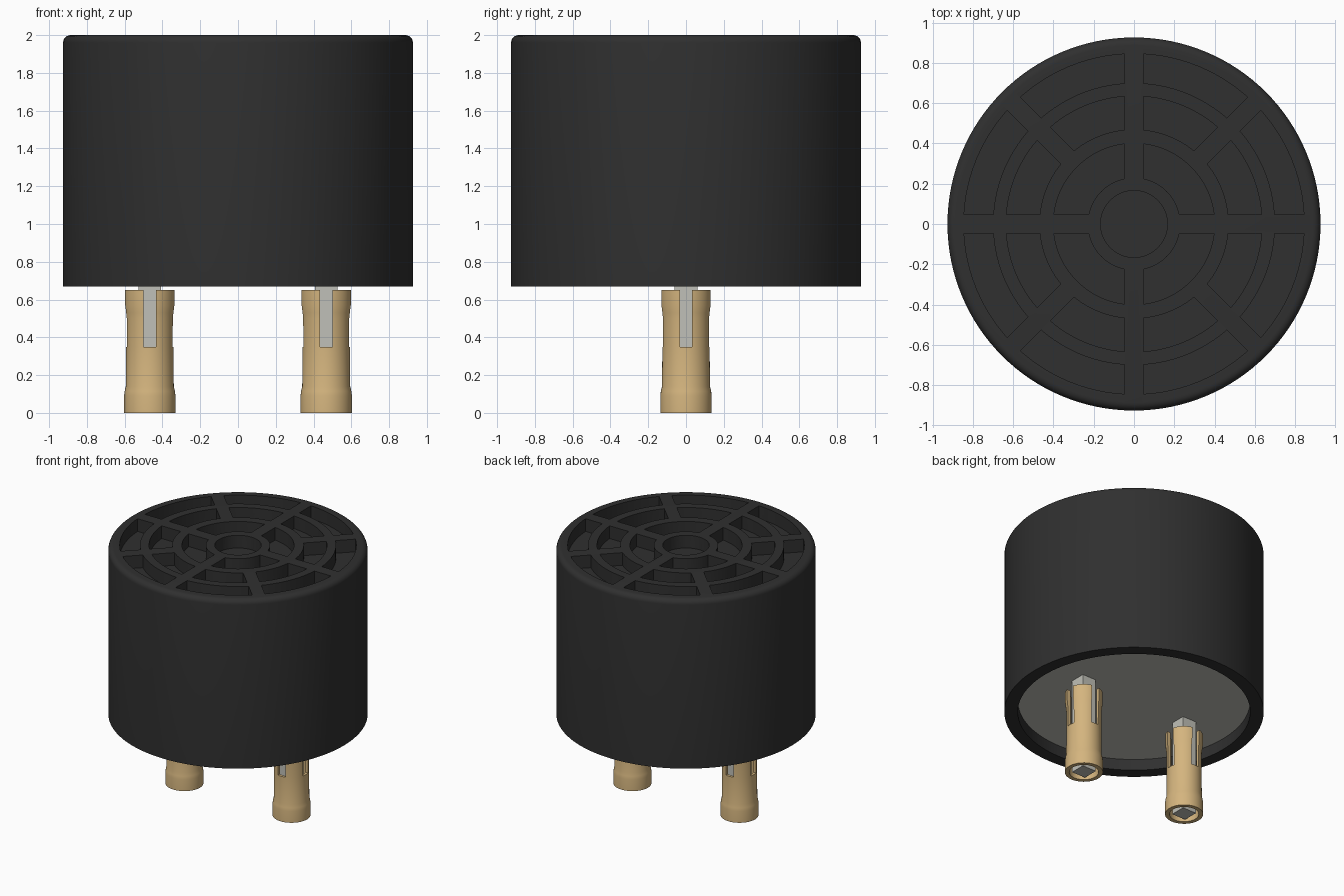
import bpy, bmesh, math
from mathutils import Matrix

if "Cube" in bpy.data.objects:
    bpy.data.objects.remove(bpy.data.objects["Cube"], do_unlink=True)


def material(name, rgb):
    m = bpy.data.materials.new(name)
    m.use_nodes = True
    m.diffuse_color = (*rgb, 1)
    bsdf = m.node_tree.nodes["Principled BSDF"]
    bsdf.inputs["Base Color"].default_value = (*rgb, 1)
    bsdf.inputs["Roughness"].default_value = 0.6
    return m


BLACK = material("black plastic", (0.029, 0.029, 0.029))
GREY = material("light grey metal", (0.53, 0.53, 0.48))
BRASS = material("brass", (0.66, 0.46, 0.21))


def make(name, bm, mat):
    bmesh.ops.recalc_face_normals(bm, faces=bm.faces)
    me = bpy.data.meshes.new(name)
    bm.to_mesh(me)
    bm.free()
    ob = bpy.data.objects.new(name, me)
    bpy.context.collection.objects.link(ob)
    me.materials.append(mat)
    return ob


def activate(ob):
    bpy.ops.object.select_all(action='DESELECT')
    bpy.context.view_layer.objects.active = ob
    ob.select_set(True)


def smooth(ob):
    activate(ob)
    bpy.ops.object.shade_smooth_by_angle(angle=math.radians(30))


def revolve(name, profile, mat, steps, closed=False):
    """Spin a list of (radius, height) points about the z axis."""
    bm = bmesh.new()
    vs = [bm.verts.new((r, 0, z)) for r, z in profile]
    pairs = list(zip(vs, vs[1:])) + ([(vs[-1], vs[0])] if closed else [])
    edges = [bm.edges.new(p) for p in pairs]
    bmesh.ops.spin(bm, geom=vs + edges, axis=(0, 0, 1), cent=(0, 0, 0),
                   angle=math.tau, steps=steps, use_duplicate=False)
    bmesh.ops.remove_doubles(bm, verts=bm.verts, dist=1e-5)
    return make(name, bm, mat)


def box(bm, size, centre, turn=0):
    m = (Matrix.Rotation(turn, 4, 'Z') @ Matrix.Translation(centre)
         @ Matrix.Diagonal((*size, 1)))
    bmesh.ops.create_cube(bm, size=1, matrix=m)


def prism(bm, outline, z0, z1):
    lo = [bm.verts.new((x, y, z0)) for x, y in outline]
    hi = [bm.verts.new((x, y, z1)) for x, y in outline]
    bm.faces.new(lo[::-1])
    bm.faces.new(hi)
    n = len(lo)
    for i in range(n):
        j = (i + 1) % n
        bm.faces.new((lo[i], lo[j], hi[j], hi[i]))


def cut(ob, cutter):
    cutter.hide_render = True
    activate(ob)
    mod = ob.modifiers.new("cut", 'BOOLEAN')
    mod.operation = 'DIFFERENCE'
    mod.solver = 'EXACT'
    mod.object = cutter
    bpy.ops.object.modifier_apply(modifier=mod.name)
    bpy.data.objects.remove(cutter, do_unlink=True)


# Housing: rounded top edge, open recess underneath
R, TOP, BASE, FILLET = 0.926, 2.0, 0.67, 0.04
profile = [(0, TOP)]
for i in range(7):
    a = math.pi / 2 * (1 - i / 6)
    profile.append((R - FILLET + FILLET * math.cos(a),
                    TOP - FILLET + FILLET * math.sin(a)))
profile += [(R, BASE), (0.83, BASE), (0.83, 0.78), (0, 0.78)]
housing = revolve("housing", profile, BLACK, 128)

# Pockets in the top: centre hole and three segmented rings between ribs
FLOOR, HALF_RIB = TOP - 0.1, 0.046
bm = bmesh.new()
prism(bm, [(0.166 * math.cos(math.tau * i / 48), 0.166 * math.sin(math.tau * i / 48))
           for i in range(48)], FLOOR, TOP + 0.1)
for r0, r1, count in ((0.23, 0.40, 4), (0.47, 0.635, 8), (0.70, 0.845, 8)):
    step = math.tau / count
    n = 96 // count
    for k in range(count):
        outline = []
        for r, flip in ((r1, False), (r0, True)):
            gap = math.asin(HALF_RIB / r)
            a0, a1 = k * step + gap, (k + 1) * step - gap
            arc = [(r * math.cos(a0 + (a1 - a0) * i / n),
                    r * math.sin(a0 + (a1 - a0) * i / n)) for i in range(n + 1)]
            outline += arc[::-1] if flip else arc
        prism(bm, outline, FLOOR, TOP + 0.1)
cut(housing, make("pocket_cutter", bm, BLACK))
smooth(housing)

# Plate closing the underside
plate = revolve("base_plate", [(0, 0.79), (0.829, 0.79), (0.829, 0.757), (0, 0.757)],
                GREY, 128)
smooth(plate)

# Two square pins, each in a slotted brass sleeve
SLEEVE = [(0.105, 0), (0.136, 0), (0.136, 0.09), (0.133, 0.115), (0.127, 0.14),
          (0.125, 0.35), (0.126, 0.50), (0.129, 0.53), (0.134, 0.57),
          (0.134, 0.65), (0.105, 0.65)]
for side, x in (("left", 0.467), ("right", -0.467)):
    bm = bmesh.new()
    box(bm, (0.12, 0.12, 0.765), (0, 0, 0.3875))
    pin = make(side + "_pin", bm, GREY)

    sleeve = revolve(side + "_sleeve", SLEEVE, BRASS, 48, closed=True)
    bm = bmesh.new()
    for k in range(4):
        box(bm, (0.12, 0.064, 0.4), (0.14, 0, 0.55), k * math.pi / 2)
    cut(sleeve, make("slot_cutter", bm, BRASS))
    smooth(sleeve)
    for ob in (pin, sleeve):
        ob.location.x = x
